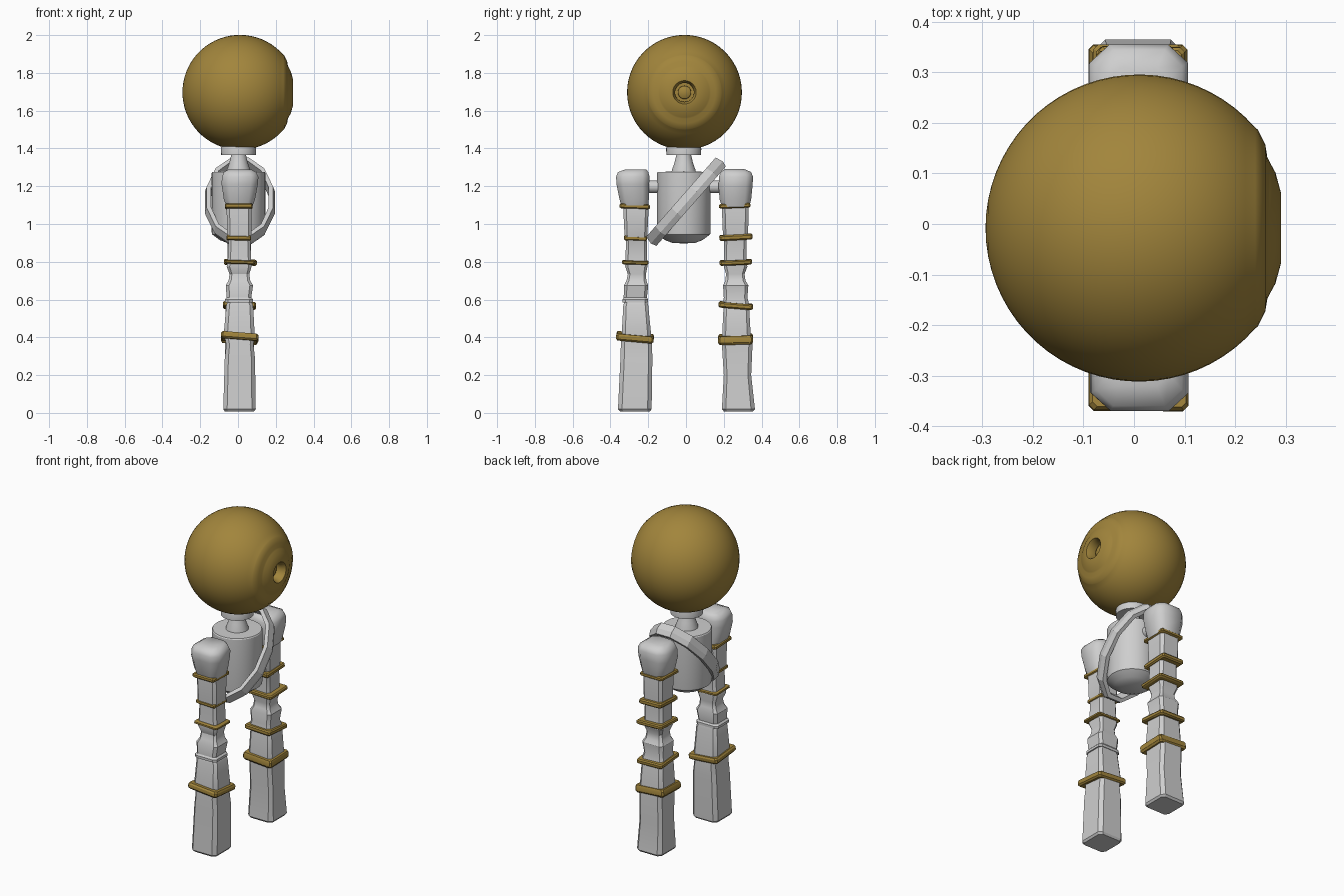
import bpy, bmesh, math
from mathutils import Vector, Matrix


def material(name, rgb):
    m = bpy.data.materials.new(name)
    m.diffuse_color = (*rgb, 1)
    return m


GOLD = material("antique_gold", (0.36, 0.235, 0.045))
GREY = material("light_grey", (0.62, 0.62, 0.62))


def finish(name, bm, mat, angle=30):
    bmesh.ops.remove_doubles(bm, verts=bm.verts, dist=1e-5)
    bmesh.ops.recalc_face_normals(bm, faces=bm.faces)
    me = bpy.data.meshes.new(name)
    bm.to_mesh(me)
    bm.free()
    me.materials.append(mat)
    ob = bpy.data.objects.new(name, me)
    bpy.context.collection.objects.link(ob)
    bpy.ops.object.select_all(action='DESELECT')
    ob.select_set(True)
    bpy.context.view_layer.objects.active = ob
    bpy.ops.object.shade_smooth_by_angle(angle=math.radians(angle))
    return ob


def bridge(bm, loops, closed=False):
    """Join equal-length vertex loops with quads."""
    pairs = list(zip(loops, loops[1:]))
    if closed:
        pairs.append((loops[-1], loops[0]))
    for a, b in pairs:
        for i in range(len(a)):
            j = (i + 1) % len(a)
            bm.faces.new((a[i], a[j], b[j], b[i]))


def lathe(name, profile, centre, axis, mat, n=48):
    """Revolve (radius, height) points about z, then turn z onto axis."""
    bm = bmesh.new()
    rot = Vector((0, 0, 1)).rotation_difference(Vector(axis)).to_matrix()
    loops = []
    for r, h in profile:
        r = max(r, 1e-7)
        loops.append([bm.verts.new(Vector(centre) + rot @ Vector((
            r * math.cos(2 * math.pi * i / n), r * math.sin(2 * math.pi * i / n), h)))
            for i in range(n)])
    bridge(bm, loops)
    bmesh.ops.remove_doubles(bm, verts=bm.verts, dist=1e-5)
    bmesh.ops.dissolve_degenerate(bm, edges=bm.edges, dist=1e-6)
    bmesh.ops.holes_fill(bm, edges=[e for e in bm.edges if e.is_boundary])
    return finish(name, bm, mat)


def block_loop(bm, z, x0, x1, y0, y1, cut=0.12):
    """Rectangle with chamfered corners."""
    cx, cy, hx, hy = (x0 + x1) / 2, (y0 + y1) / 2, (x1 - x0) / 2, (y1 - y0) / 2
    k = 1 - 2 * cut
    pts = [(1, -k), (1, k), (k, 1), (-k, 1), (-1, k), (-1, -k), (-k, -1), (k, -1)]
    return [bm.verts.new((cx + hx * u, cy + hy * v, z)) for u, v in pts]


def loft(name, sections, mat, cut=0.12, angle=30):
    bm = bmesh.new()
    loops = [block_loop(bm, *s, cut) for s in sections]
    bridge(bm, loops)
    bm.faces.new(loops[0])
    bm.faces.new(loops[-1])
    return finish(name, bm, mat, angle)


# Head: sphere with a flattened side carrying a stepped eye and recessed pupil
R, HEAD = 0.304, (0.01, -0.008, 1.697)
a1 = math.acos(0.23 / R)
head = [(R * math.sin(t), R * math.cos(t))
        for t in (math.pi + (a1 - math.pi) * i / 26 for i in range(27))]
head += [(0.195, 0.235), (0.165, 0.25), (0.14, 0.254), (0.132, 0.258), (0.11, 0.27),
         (0.07, 0.281), (0.062, 0.281), (0.05, 0.255), (0.05, 0.225), (0.0, 0.225)]
lathe("head", head, HEAD, (1, 0, 0), GOLD, 56)
lathe("pupil", [(0, 0.22), (0.036, 0.22), (0.034, 0.236), (0.02, 0.243), (0, 0.245)],
      HEAD, (1, 0, 0), GOLD, 24)

# Neck and torso
TC = (0.003, -0.012, 0)
lathe("neck_collar", [(0, 1.365), (0.092, 1.365), (0.093, 1.40), (0.085, 1.43), (0, 1.43)],
      TC, (0, 0, 1), GREY, 32)
lathe("neck", [(0, 1.26), (0.066, 1.26), (0.063, 1.285), (0.05, 1.32), (0.038, 1.37), (0, 1.37)],
      TC, (0, 0, 1), GREY, 32)
lathe("torso", [(0, 0.897), (0.06, 0.90), (0.10, 0.915), (0.14, 0.945), (0.142, 0.955),
                (0.142, 1.27), (0.138, 1.276), (0, 1.278)], TC, (0, 0, 1), GREY, 40)
lathe("shoulder_axle", [(0, -0.24), (0.033, -0.24), (0.033, 0.24), (0, 0.24)],
      (0.01, 0, 1.197), (0, 1, 0), GREY, 24)

# Diagonal shoulder strap: faceted oval band with a ridge
bm = bmesh.new()
along = Vector((0, 0.39, 0.445)).normalized()
side = Vector((1, 0, 0))
across = along.cross(side)
section = [(-0.03, -0.036), (-0.006, -0.036), (0.004, 0.006), (-0.006, 0.036), (-0.03, 0.036)]
loops = []
for i in range(12):
    t = 2 * math.pi * (i + 0.5) / 12
    loops.append([bm.verts.new(Vector((0.01, 0, 1.118))
                  + side * (0.188 + d) * math.cos(t)
                  + along * (0.295 + d) * math.sin(t) + across * w) for d, w in section])
bridge(bm, loops, closed=True)
finish("shoulder_strap", bm, GREY, 12)


# Arm parts as (z, x0, x1, y0, y1) sections
def arm(prefix, shoulder, upper, lower, rings):
    loft(prefix + "_shoulder", shoulder, GREY, 0.2, 50)
    loft(prefix + "_upper", upper, GREY)
    loft(prefix + "_forearm", lower, GREY)
    # Gold bands: thin chamfered plates, each slightly tilted
    for i, (z, h, x0, x1, y0, y1, tx, ty) in enumerate(rings):
        ob = loft(f"{prefix}_band_{i + 1}",
                  [(-h / 2, x0 + .008, x1 - .008, y0 + .008, y1 - .008), (-h / 4, x0, x1, y0, y1),
                   (h / 4, x0, x1, y0, y1), (h / 2, x0 + .006, x1 - .006, y0 + .006, y1 - .006)],
                  GOLD, 0.05)
        c = Vector(((x0 + x1) / 2, (y0 + y1) / 2, 0))
        ob.data.transform(Matrix.Translation(c + Vector((0, 0, z))) @ Matrix.Rotation(tx, 4, 'X')
                          @ Matrix.Rotation(ty, 4, 'Y') @ Matrix.Translation(-c))


arm("front_arm",
    [(1.09, -.06, .075, -.34, -.20), (1.13, -.075, .09, -.352, -.197),
     (1.21, -.087, .105, -.368, -.195), (1.25, -.085, .108, -.37, -.193),
     (1.275, -.075, .095, -.36, -.2), (1.289, -.05, .07, -.32, -.21)],
    [(.585, -.07, .08, -.337, -.2), (.60, -.07, .08, -.337, -.2), (.61, -.06, .07, -.33, -.207),
     (.675, -.065, .08, -.328, -.2), (.70, -.05, .065, -.315, -.21), (.735, -.045, .06, -.308, -.212),
     (.775, -.06, .072, -.322, -.204), (.80, -.055, .07, -.32, -.205), (.92, -.05, .065, -.318, -.208),
     (.93, -.058, .07, -.325, -.205), (1.08, -.06, .072, -.332, -.198), (1.10, -.06, .07, -.33, -.2)],
    [(.008, -.07, .085, -.35, -.19), (.02, -.078, .094, -.36, -.182), (.29, -.07, .09, -.347, -.178),
     (.36, -.062, .082, -.345, -.18), (.42, -.075, .088, -.34, -.185), (.57, -.062, .08, -.332, -.2),
     (.59, -.055, .07, -.325, -.205)],
    [(1.093, .026, -.07, .078, -.352, -.19, -.04, .0),
     (.925, .026, -.062, .07, -.328, -.206, -.03, .02),
     (.797, .02, -.068, .09, -.338, -.198, -.02, .03),
     (.40, .036, -.09, .108, -.37, -.17, -.09, .08)])

arm("back_arm",
    [(1.09, -.06, .08, .19, .335), (1.13, -.075, .09, .178, .345), (1.2, -.09, .105, .172, .352),
     (1.25, -.088, .107, .175, .355), (1.275, -.075, .095, .182, .345), (1.29, -.05, .07, .205, .31)],
    [(.57, -.07, .08, .192, .335), (.61, -.06, .07, .2, .325), (.675, -.065, .08, .196, .33),
     (.70, -.05, .065, .208, .315), (.735, -.045, .06, .212, .31), (.775, -.06, .072, .2, .325),
     (.80, -.055, .07, .2, .32), (.92, -.055, .068, .202, .32), (.93, -.058, .07, .196, .328),
     (1.08, -.06, .072, .19, .332), (1.10, -.06, .07, .19, .33)],
    [(.008, -.07, .085, .2, .355), (.02, -.078, .094, .19, .365), (.2, -.07, .088, .2, .345),
     (.36, -.068, .085, .19, .352), (.42, -.072, .088, .192, .342), (.55, -.065, .08, .198, .335),
     (.58, -.055, .07, .205, .325)],
    [(1.096, .024, -.075, .08, .174, .342, .04, 0),
     (.93, .03, -.07, .08, .176, .352, .05, .02),
     (.797, .026, -.075, .1, .178, .35, .04, .03),
     (.568, .03, -.08, .095, .172, .355, -.08, .03),
     (.39, .046, -.09, .105, .17, .355, .03, .07)])
